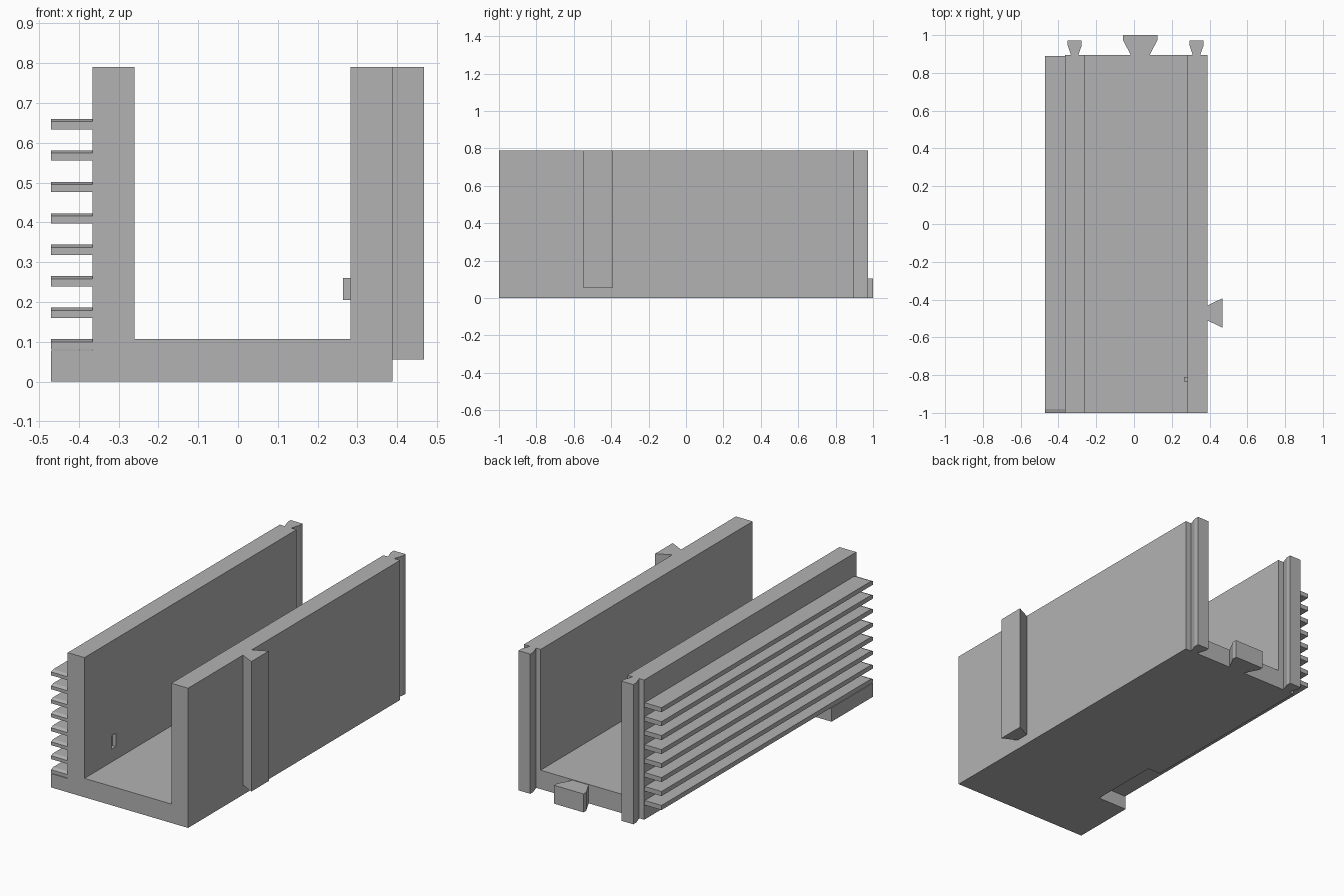
import bpy
import bmesh
from mathutils import Vector

default = bpy.data.objects.get("Cube")
if default:
    bpy.data.objects.remove(default, do_unlink=True)

grey = bpy.data.materials.new("plain grey")
grey.use_nodes = True
colour = (0.45, 0.45, 0.45, 1)
grey.diffuse_color = colour
grey.node_tree.nodes["Principled BSDF"].inputs["Base Color"].default_value = colour


def extrude(name, points, direction):
    """Extrude a closed 3D outline along a direction into a solid."""
    bm = bmesh.new()
    face = bm.faces.new([bm.verts.new(p) for p in points])
    moved = bmesh.ops.extrude_face_region(bm, geom=[face])["geom"]
    bmesh.ops.translate(bm, vec=Vector(direction),
                        verts=[v for v in moved if isinstance(v, bmesh.types.BMVert)])
    bmesh.ops.recalc_face_normals(bm, faces=bm.faces)
    mesh = bpy.data.meshes.new(name)
    bm.to_mesh(mesh)
    bm.free()
    mesh.materials.append(grey)
    obj = bpy.data.objects.new(name, mesh)
    bpy.context.collection.objects.link(obj)
    return obj


def box(name, x0, x1, y0, y1, z0, z1):
    outline = [(x0, y0, z0), (x1, y0, z0), (x1, y1, z0), (x0, y1, z0)]
    return extrude(name, outline, (0, 0, z1 - z0))


def cut(target, cutter):
    cutter.hide_render = True
    cutter.hide_viewport = True
    cutter.display_type = 'WIRE'
    mod = target.modifiers.new(cutter.name, 'BOOLEAN')
    mod.operation = 'DIFFERENCE'
    mod.solver = 'EXACT'
    mod.object = cutter


FRONT, BACK, HEIGHT, FLOOR = -1.0, 0.895, 0.79, 0.107
OUT_R, IN_R, IN_L, OUT_L = -0.365, -0.26, 0.283, 0.388
FIN_TIP = -0.47

# U-shaped channel
profile = [(OUT_R, 0), (OUT_L, 0), (OUT_L, HEIGHT), (IN_L, HEIGHT),
           (IN_L, FLOOR), (IN_R, FLOOR), (IN_R, HEIGHT), (OUT_R, HEIGHT)]
channel = extrude("channel", [(x, FRONT, z) for x, z in profile], (0, BACK - FRONT, 0))

# Small latch socket in one wall, and a recess under the finned edge
cut(channel, box("latch_socket_cutter", IN_R - 0.02, IN_R + 0.05, -0.76, -0.72, 0.18, 0.255))
cut(channel, box("edge_recess_cutter", OUT_R - 0.05, -0.285, -0.63, -0.22, -0.05, 0.08))

# Latch peg on the opposite wall
box("latch_peg", 0.264, IN_L + 0.002, -0.835, -0.81, 0.205, 0.26)

# Cooling fins, with a sloped top at the front end
for i in range(8):
    top = 0.66 - i * 0.079
    side = [(FRONT, top - 0.026), (FRONT, top - 0.007), (FRONT + 0.02, top),
            (BACK - 0.005, top), (BACK - 0.005, top - 0.026)]
    extrude(f"fin_{i + 1}", [(FIN_TIP, y, z) for y, z in side], (OUT_R - FIN_TIP, 0, 0))

# Foot block below the fins
box("foot_block", FIN_TIP, OUT_R, FRONT, -0.63, 0, 0.078)


# Dovetail rails on the back: narrow neck, flared sides, straight head
def back_dovetail(name, x, neck, head, straight, end, z1):
    right = [(neck, BACK), (head, straight), (head, end)]
    outline = right + [(-w, y) for w, y in reversed(right)]
    extrude(name, [(x + w, y, 0) for w, y in outline], (0, 0, z1))


back_dovetail("floor_dovetail", 0.033, 0.05, 0.092, 0.975, 1.0, 0.104)
back_dovetail("right_wall_dovetail", -0.314, 0.02, 0.037, 0.945, 0.972, HEIGHT)
back_dovetail("left_wall_dovetail", 0.331, 0.02, 0.037, 0.945, 0.972, HEIGHT)

# Upright dovetail on the left side
rail = [(OUT_L, -0.51), (0.468, -0.549), (0.468, -0.393), (OUT_L, -0.432)]
extrude("side_dovetail", [(x, y, 0.055) for x, y in rail], (0, 0, HEIGHT - 0.055))
